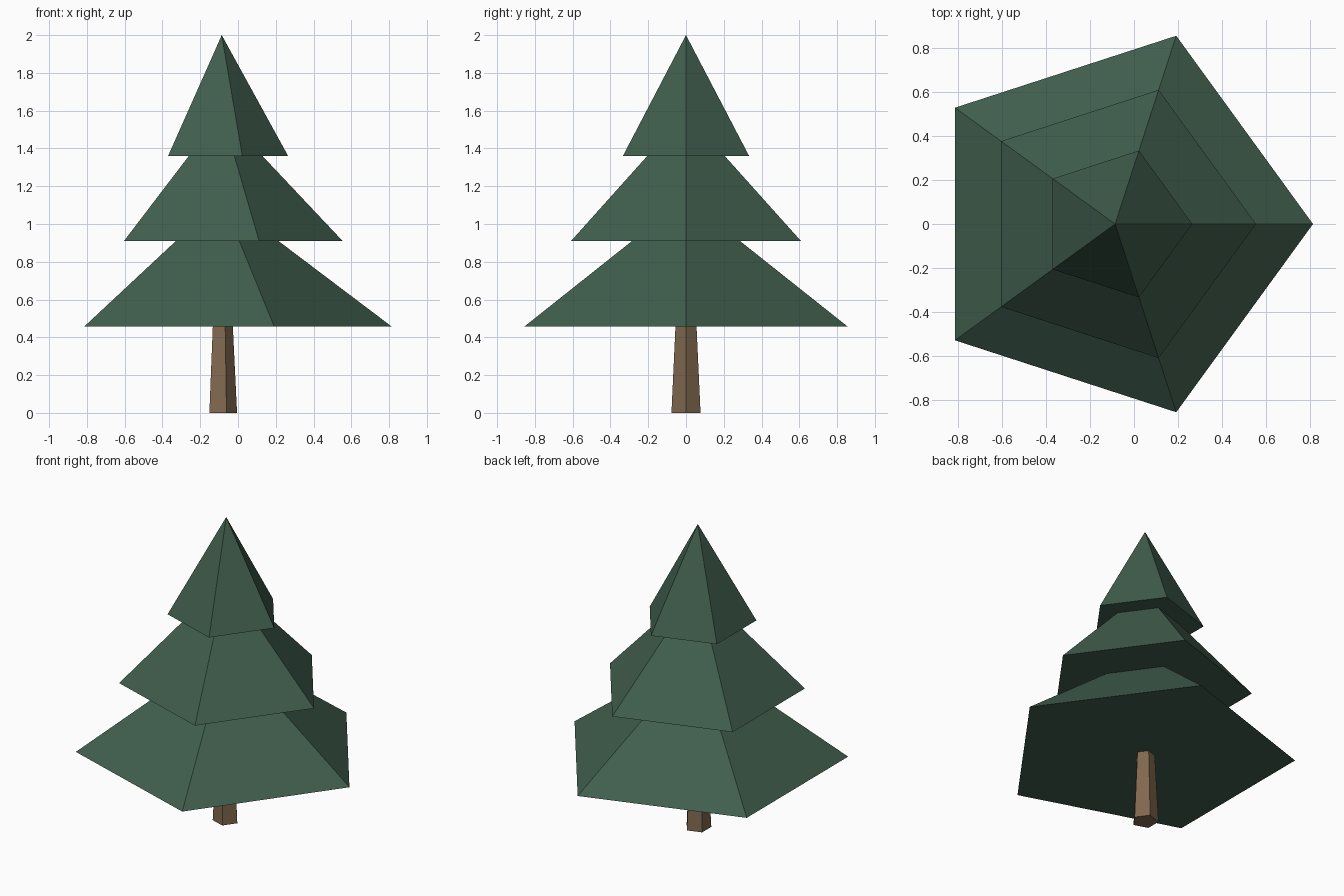
import bpy
import bmesh
from math import cos, sin, tau

if "Cube" in bpy.data.objects:
    bpy.data.objects.remove(bpy.data.objects["Cube"])

SIDES = 5
AXIS_X = -0.086  # the tree axis sits off the centre of its bounds


def make_material(name, colour):
    mat = bpy.data.materials.new(name)
    mat.use_nodes = True
    mat.diffuse_color = colour
    mat.node_tree.nodes["Principled BSDF"].inputs["Base Color"].default_value = colour
    return mat


def tapered_prism(name, mat, z0, r0, z1, r1):
    """Flat-sided prism, or a pyramid when the top radius is zero."""
    bm = bmesh.new()

    def ring(r, z):
        return [bm.verts.new((r * cos(tau * i / SIDES), r * sin(tau * i / SIDES), z))
                for i in range(SIDES)]

    low = ring(r0, z0)
    bm.faces.new(low[::-1])
    if r1 > 0:
        high = ring(r1, z1)
        bm.faces.new(high)
    else:
        tip = bm.verts.new((0, 0, z1))
    for i in range(SIDES):
        j = (i + 1) % SIDES
        if r1 > 0:
            bm.faces.new((low[i], low[j], high[j], high[i]))
        else:
            bm.faces.new((low[i], low[j], tip))
    mesh = bpy.data.meshes.new(name)
    bm.to_mesh(mesh)
    bm.free()
    mesh.materials.append(mat)
    obj = bpy.data.objects.new(name, mesh)
    obj.location.x = AXIS_X
    bpy.context.collection.objects.link(obj)
    return obj


foliage = make_material("dark green foliage", (0.051, 0.112, 0.074, 1))
bark = make_material("brown bark", (0.216, 0.138, 0.078, 1))

# Trunk, narrowing upwards
tapered_prism("trunk", bark, 0, 0.081, 0.47, 0.058)

# Three stacked foliage tiers
for name, base, radius, tip in (
    ("lower_foliage", 0.457, 0.90, 1.137),
    ("middle_foliage", 0.909, 0.641, 1.589),
    ("upper_foliage", 1.361, 0.351, 2.0),
):
    tapered_prism(name, foliage, base, radius, tip, 0)
